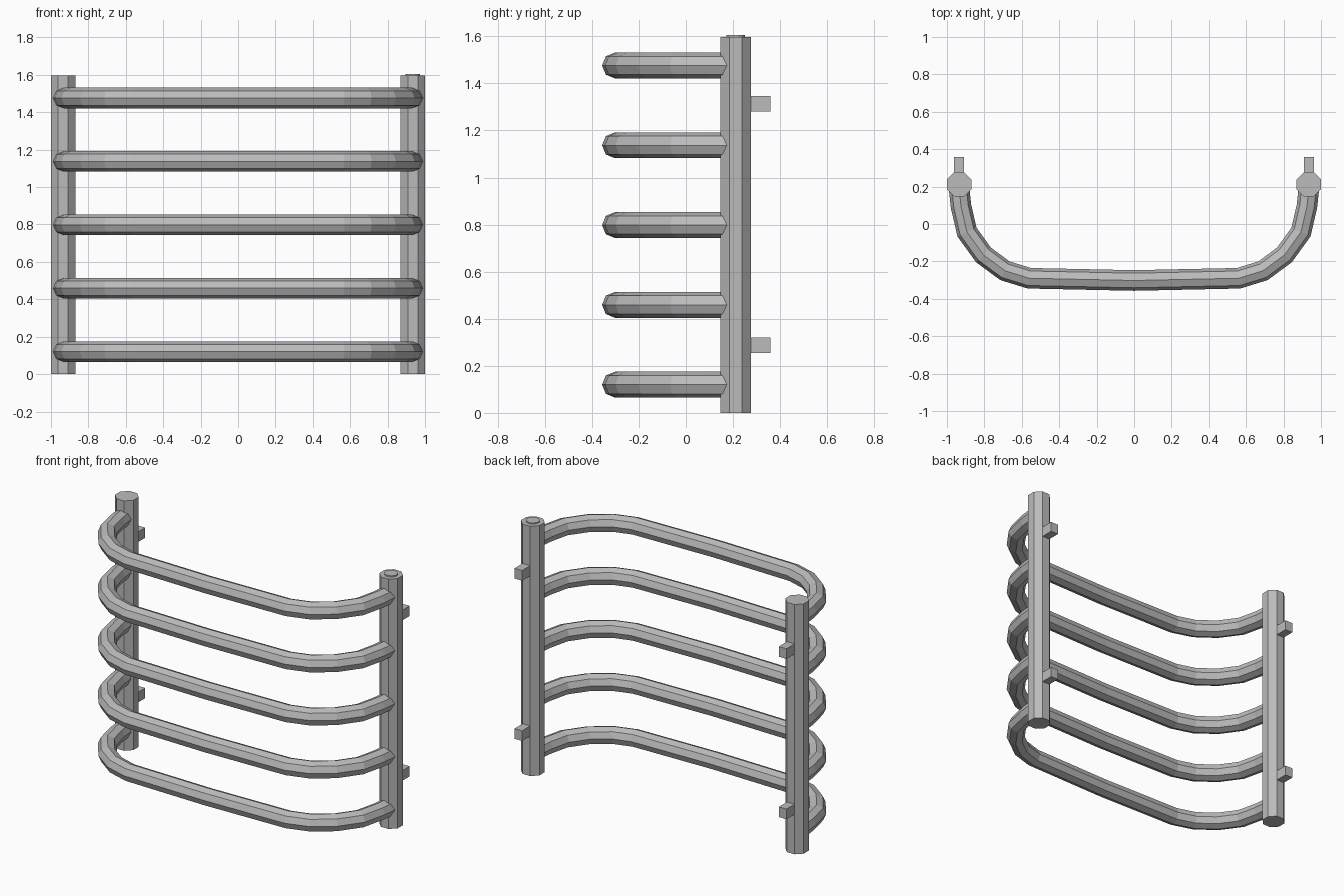
import bpy, bmesh, math
from mathutils import Vector

cube = bpy.data.objects.get("Cube")
if cube:
    bpy.data.objects.remove(cube, do_unlink=True)

steel = bpy.data.materials.new("grey_steel")
steel.use_nodes = True
COLOUR = (0.5, 0.5, 0.5, 1)
steel.diffuse_color = COLOUR
steel.node_tree.nodes["Principled BSDF"].inputs["Base Color"].default_value = COLOUR


def add_object(name, bm, location=(0, 0, 0)):
    bmesh.ops.recalc_face_normals(bm, faces=bm.faces)
    mesh = bpy.data.meshes.new(name)
    bm.to_mesh(mesh)
    bm.free()
    mesh.materials.append(steel)
    obj = bpy.data.objects.new(name, mesh)
    obj.location = location
    bpy.context.collection.objects.link(obj)
    return obj


def prism(name, sides, flat_radius, bottom, top, x, y):
    """Upright prism with its flat sides facing the axes."""
    bm = bmesh.new()
    bmesh.ops.create_cone(bm, cap_ends=True, segments=sides, depth=top - bottom,
                          radius1=flat_radius / math.cos(math.pi / sides),
                          radius2=flat_radius / math.cos(math.pi / sides))
    turn = math.pi / sides
    xs = max(v.co.x for v in bm.verts)
    if xs > flat_radius * 1.001:
        for v in bm.verts:
            c, s = math.cos(turn), math.sin(turn)
            v.co.x, v.co.y = c * v.co.x - s * v.co.y, s * v.co.x + c * v.co.y
    return add_object(name, bm, (x, y, (bottom + top) / 2))


def box(name, size, location):
    bm = bmesh.new()
    bmesh.ops.create_cube(bm, size=1)
    bmesh.ops.scale(bm, vec=size, verts=bm.verts)
    return add_object(name, bm, location)


def tube(name, path, radius, sides, z):
    """Sweep a mitred polygon section along a flat path."""
    bm = bmesh.new()
    points = [Vector(p) for p in path]
    rings = []
    for i, p in enumerate(points):
        before = (p - points[max(i - 1, 0)]).normalized()
        after = (points[min(i + 1, len(points) - 1)] - p).normalized()
        along = (before + after).normalized()
        side = Vector((-along.y, along.x))
        miter = 1 / max(along.dot(after), along.dot(before))
        ring = []
        for k in range(sides):
            a = 2 * math.pi * k / sides
            q = p + side * (radius * miter * math.cos(a))
            ring.append(bm.verts.new((q.x, q.y, radius * math.sin(a))))
        rings.append(ring)
    for r, s in zip(rings, rings[1:]):
        for k in range(sides):
            n = (k + 1) % sides
            bm.faces.new((r[k], r[n], s[n], s[k]))
    bm.faces.new(rings[0])
    bm.faces.new(rings[-1])
    return add_object(name, bm, (0, 0, z))


# Upright posts and their wall brackets
POST_X, POST_Y, HEIGHT = 0.935, 0.212, 1.597
for side, sign in (("left", 1), ("right", -1)):
    prism(side + "_post", 8, 0.065, 0, HEIGHT, sign * POST_X, POST_Y)
    for level, z in (("lower", 0.288), ("upper", 1.313)):
        box(f"{side}_{level}_bracket", (0.054, 0.1, 0.065),
            (sign * POST_X, 0.309, z))

# Vent plug on the left post
prism("vent_plug", 12, 0.039, HEIGHT - 0.02, HEIGHT + 0.008, POST_X, POST_Y)

# Bowed rails, mirrored about the middle
half = [(0.936, 0.2), (0.925, 0.095), (0.893, -0.043), (0.805, -0.165),
        (0.69, -0.25), (0.56, -0.29)]
path = half + [(0, -0.302)] + [(-x, y) for x, y in reversed(half)]
for i in range(5):
    tube(f"rail_{i + 1}", path, 0.055, 8, 0.12 + 0.339 * i)
